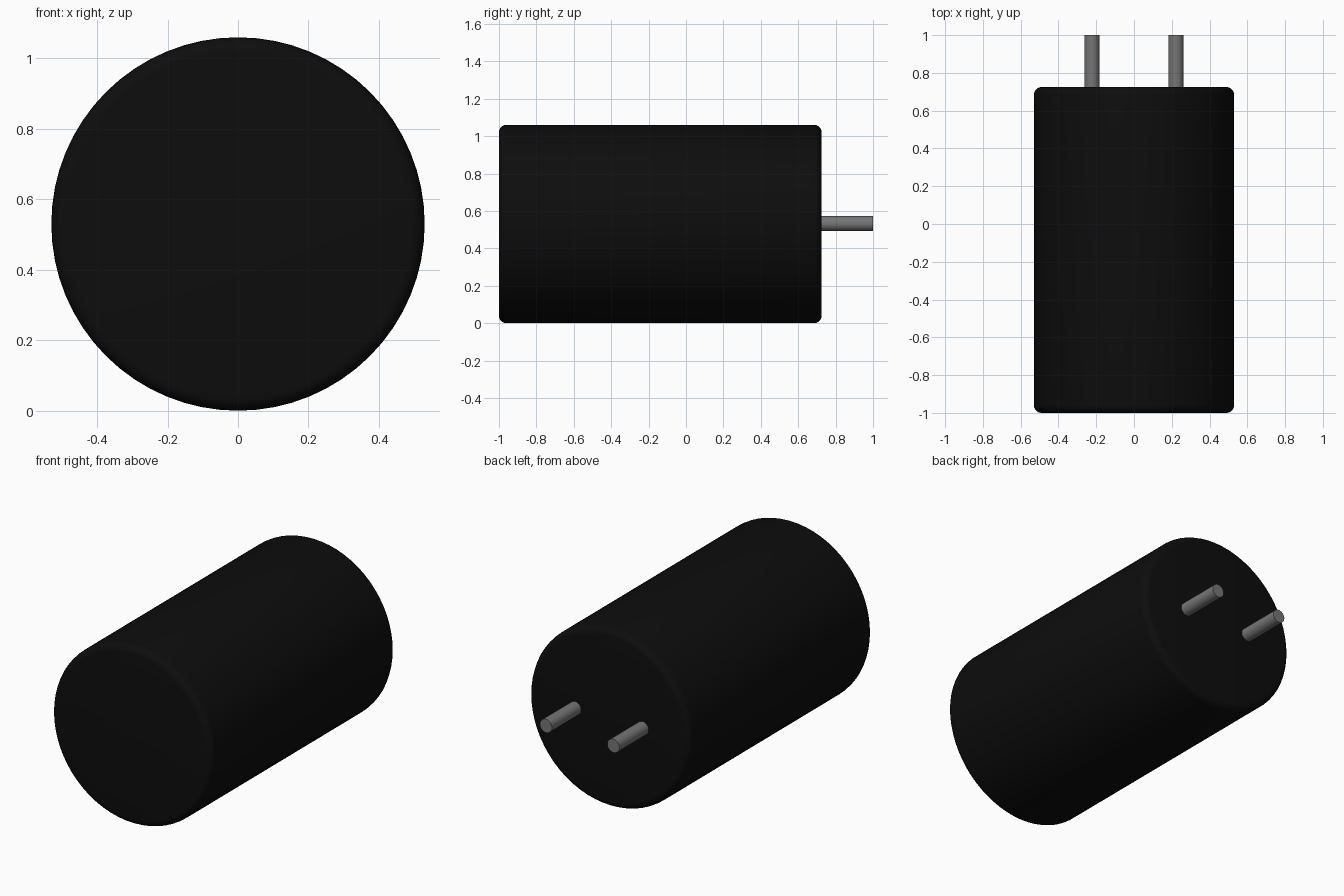
import bpy, bmesh, math
from mathutils import Matrix

cube = bpy.data.objects.get("Cube")
if cube:
    bpy.data.objects.remove(cube, do_unlink=True)


def make_material(name, color):
    mat = bpy.data.materials.new(name)
    mat.use_nodes = True
    mat.diffuse_color = color
    mat.node_tree.nodes["Principled BSDF"].inputs["Base Color"].default_value = color
    return mat


def lengthwise_cylinder(name, radius, y0, y1, x, z, sides, mat, bevel=0.0):
    """Capped cylinder along y, with optional rounded rims."""
    bm = bmesh.new()
    bmesh.ops.create_cone(bm, cap_ends=True, segments=sides, radius1=radius,
                          radius2=radius, depth=y1 - y0,
                          matrix=Matrix.Rotation(math.pi / 2, 4, 'X'))
    if bevel:
        rims = [e for e in bm.edges if abs(e.verts[0].co.y - e.verts[1].co.y) < 1e-4]
        bmesh.ops.bevel(bm, geom=rims, offset=bevel, segments=5, profile=0.5,
                        affect='EDGES')
    mesh = bpy.data.meshes.new(name)
    bm.to_mesh(mesh)
    bm.free()
    mesh.materials.append(mat)
    obj = bpy.data.objects.new(name, mesh)
    obj.location = (x, (y0 + y1) / 2, z)
    bpy.context.collection.objects.link(obj)
    bpy.ops.object.select_all(action='DESELECT')
    obj.select_set(True)
    bpy.context.view_layer.objects.active = obj
    bpy.ops.object.shade_smooth_by_angle(angle=math.radians(35))
    return obj


black = make_material("black casing", (0.004, 0.004, 0.004, 1))
metal = make_material("grey metal", (0.18, 0.18, 0.18, 1))

RADIUS = 0.53

# Rounded can body
lengthwise_cylinder("can_body", RADIUS, -1.0, 0.725, 0, RADIUS, 64, black, bevel=0.04)

# Two terminal pins on the back, sunk slightly into the can
for side, x in (("left", 0.222), ("right", -0.222)):
    lengthwise_cylinder(side + "_pin", 0.04, 0.70, 1.0, x, RADIUS + 0.002, 32, metal)
